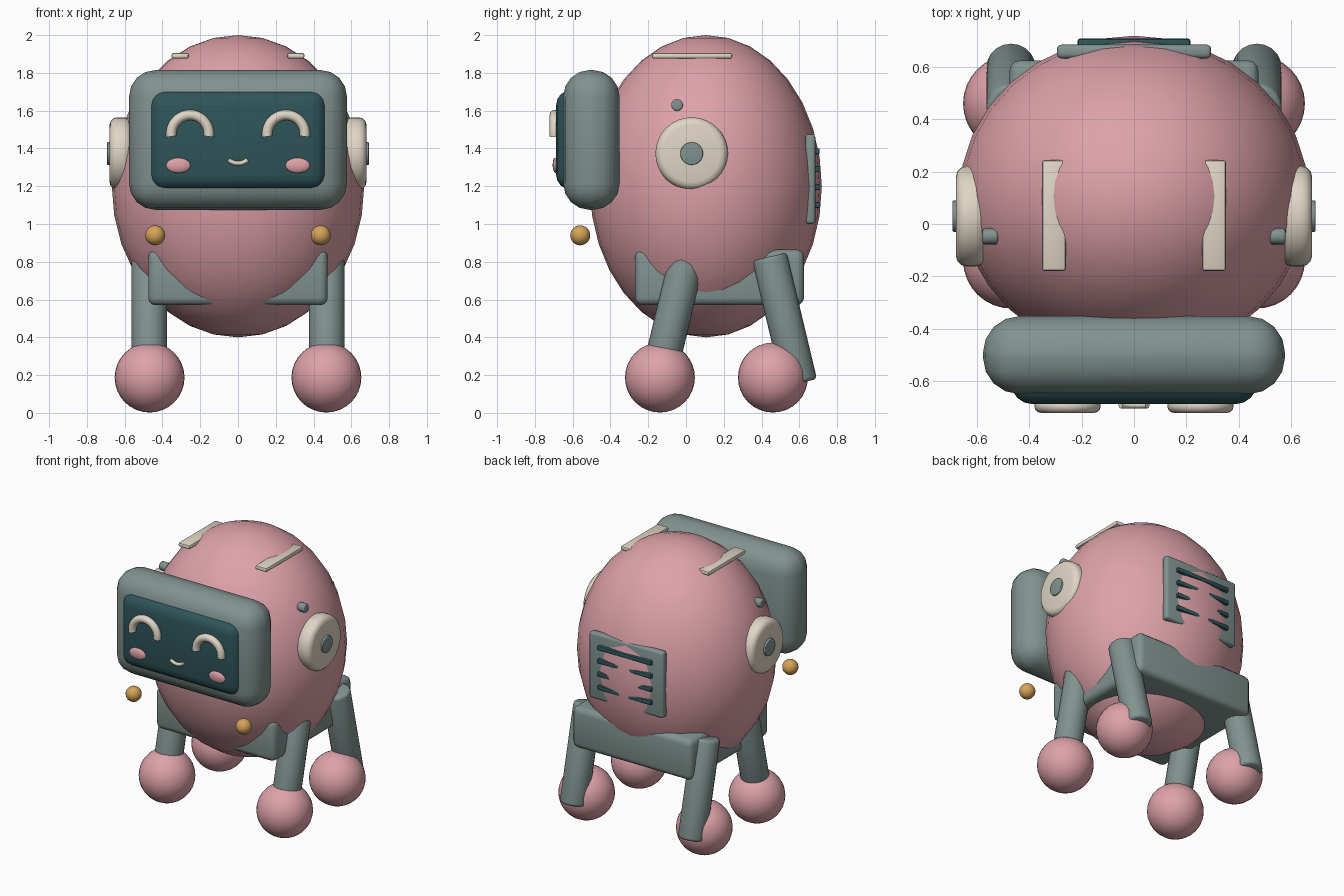
import bpy
import bmesh
import math
from mathutils import Matrix, Vector

old = bpy.data.objects.get("Cube")
if old:
    bpy.data.objects.remove(old, do_unlink=True)


def material(name, rgb):
    m = bpy.data.materials.new(name)
    m.use_nodes = True
    color = (*rgb, 1)
    m.diffuse_color = color
    bsdf = next(n for n in m.node_tree.nodes if n.type == 'BSDF_PRINCIPLED')
    bsdf.inputs["Base Color"].default_value = color
    bsdf.inputs["Roughness"].default_value = 0.6
    return m


PINK = material("soft pink", (0.73, 0.36, 0.40))
GREY = material("sage grey", (0.22, 0.29, 0.275))
CREAM = material("cream", (0.74, 0.67, 0.56))
DARK = material("dark teal", (0.028, 0.09, 0.10))
GOLD = material("gold", (0.66, 0.37, 0.10))


def finish(bm, name, mat, bevel=0, segments=3):
    """Bevel the hard edges, then turn the bmesh into a shaded object."""
    if bevel:
        edges = [e for e in bm.edges if e.calc_face_angle(0) > math.radians(60)]
        bmesh.ops.bevel(bm, geom=edges, offset=bevel, segments=segments,
                        profile=0.5, affect='EDGES', clamp_overlap=True)
    mesh = bpy.data.meshes.new(name)
    bm.to_mesh(mesh)
    bm.free()
    mesh.materials.append(mat)
    ob = bpy.data.objects.new(name, mesh)
    bpy.context.collection.objects.link(ob)
    bpy.ops.object.select_all(action='DESELECT')
    ob.select_set(True)
    bpy.context.view_layer.objects.active = ob
    bpy.ops.object.shade_smooth_by_angle(angle=math.radians(40))
    return ob


def box(name, mat, low, high, bevel, segments=3):
    low, high = Vector(low), Vector(high)
    bm = bmesh.new()
    place = Matrix.Translation((low + high) / 2) @ Matrix.Diagonal((*(high - low), 1))
    bmesh.ops.create_cube(bm, size=1, matrix=place)
    return finish(bm, name, mat, bevel, segments)


def ball(name, mat, center, radii, segments=32):
    bm = bmesh.new()
    place = Matrix.Translation(center) @ Matrix.Diagonal((*radii, 1))
    bmesh.ops.create_uvsphere(bm, u_segments=segments, v_segments=segments // 2,
                              radius=1, matrix=place)
    return finish(bm, name, mat)


def rod(name, mat, start, end, radius, bevel, sides=32):
    start, end = Vector(start), Vector(end)
    axis = end - start
    bm = bmesh.new()
    place = Matrix.Translation((start + end) / 2) @ axis.to_track_quat('Z', 'Y').to_matrix().to_4x4()
    bmesh.ops.create_cone(bm, cap_ends=True, segments=sides, radius1=radius,
                          radius2=radius, depth=axis.length, matrix=place)
    return finish(bm, name, mat, bevel)


def arc(name, mat, center, radius, tube, first, last, steps=20):
    """Round tube swept along an arc that faces the front."""
    bm = bmesh.new()
    a = math.radians(first)
    ray = Vector((math.cos(a), 0, math.sin(a)))
    place = Matrix.Translation(Vector(center) + ray * radius) @ Matrix.Rotation(-a, 4, 'Y')
    bmesh.ops.create_circle(bm, cap_ends=True, segments=12, radius=tube, matrix=place)
    bmesh.ops.spin(bm, geom=bm.faces[:] + bm.edges[:] + bm.verts[:], cent=center,
                   axis=(0, -1, 0), angle=math.radians(last - first), steps=steps)
    bmesh.ops.recalc_face_normals(bm, faces=bm.faces[:])
    return finish(bm, name, mat)


# Body and the chassis around its base
ball("body", PINK, (0, 0.105, 1.2), (0.668, 0.614, 0.8))
box("chassis", GREY, (-0.475, -0.27, 0.57), (0.475, 0.625, 0.865), 0.04)

# Head with its screen and smile
box("head", GREY, (-0.577, -0.65, 1.075), (0.577, -0.352, 1.815), 0.14, 4)
box("screen", DARK, (-0.47, -0.688, 1.18), (0.47, -0.52, 1.71), 0.082, 4)
arc("mouth", CREAM, (0, -0.692, 1.397), 0.076, 0.012, 228, 312)

# Back panel with four vent slits
box("back_panel", GREY, (-0.295, 0.632, 1.0), (0.295, 0.685, 1.475), 0.018)
for i in range(4):
    z = 1.1 + i * 0.095
    box(f"vent_slit_{i + 1}", DARK, (-0.215, 0.66, z - 0.016), (0.215, 0.708, z + 0.016), 0.008, 2)

for side, s in (("left", 1), ("right", -1)):
    # Face
    arc(f"{side}_eye", CREAM, (s * 0.254, -0.695, 1.477), 0.1, 0.027, -8, 188)
    ball(f"{side}_cheek", PINK, (s * 0.316, -0.688, 1.31), (0.065, 0.018, 0.04), 24)

    # Ear disc, its hub and the small bolt above
    rod(f"{side}_ear", CREAM, (s * 0.565, 0.03, 1.373), (s * 0.68, 0.03, 1.373), 0.192, 0.04)
    rod(f"{side}_ear_hub", GREY, (s * 0.66, 0.03, 1.373), (s * 0.693, 0.03, 1.373), 0.06, 0.005)
    rod(f"{side}_bolt", GREY, (s * 0.52, -0.047, 1.63), (s * 0.578, -0.047, 1.63), 0.031, 0.008, 16)

    # Top strip and floating gold bead
    x = sorted((s * 0.26, s * 0.352))
    box(f"{side}_top_strip", CREAM, (x[0], -0.18, 1.875), (x[1], 0.245, 1.906), 0.012, 2)
    ball(f"{side}_bead", GOLD, (s * 0.438, -0.56, 0.94), (0.053,) * 3, 24)

    # Legs splay backward and forward from the chassis
    for end, top, bottom, foot in (("front", 0.007, -0.153, -0.138), ("rear", 0.442, 0.602, 0.46)):
        rod(f"{side}_{end}_leg", GREY, (s * 0.47, bottom, 0.158), (s * 0.47, top, 0.827), 0.094, 0.02, 20)
        ball(f"{side}_{end}_foot", PINK, (s * 0.468, foot, 0.187), (0.185,) * 3)
